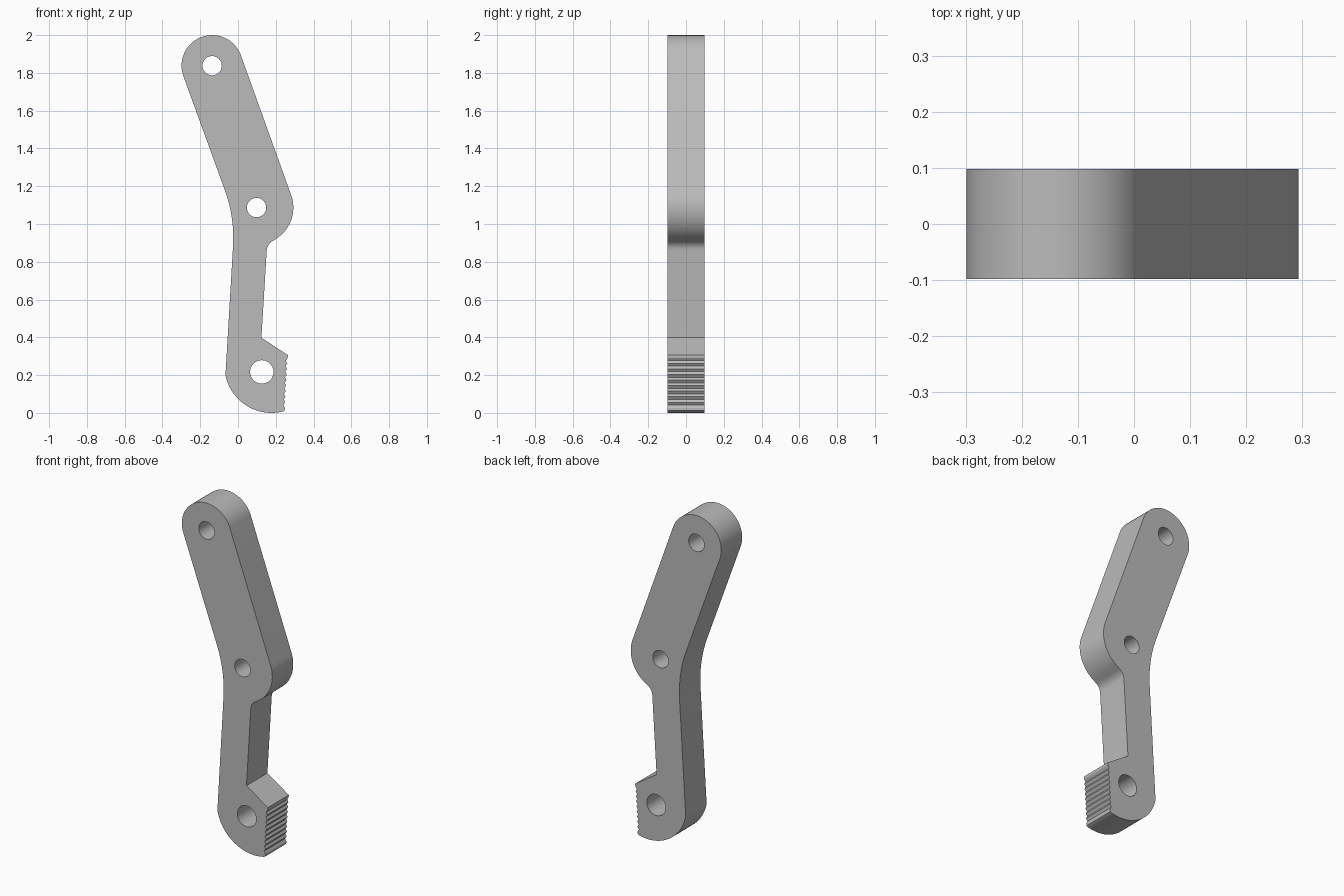
import bpy, bmesh
from math import sin, cos, radians
from mathutils import Vector

cube = bpy.data.objects.get("Cube")
if cube:
    bpy.data.objects.remove(cube)

HALF = 0.098


def arc(cx, cz, r, a, b, n):
    """Points on an arc from angle a to b in degrees."""
    steps = [radians(a + (b - a) * i / n) for i in range(n + 1)]
    return [Vector((cx + r * cos(t), cz + r * sin(t))) for t in steps]


def bend(p, c, q, n):
    """Blend from p to q, tangent to both lines through c."""
    p, c, q = Vector(p), Vector(c), Vector(q)
    return [p.lerp(c, i / n).lerp(c.lerp(q, i / n), i / n) for i in range(n + 1)]


def teeth(top, bottom, count, depth):
    """Serrated edge running down from top to bottom."""
    top, bottom = Vector(top), Vector(bottom)
    pts = []
    for i in range(count):
        pts.append(top.lerp(bottom, (i + 0.5) / count))
        pts.append(top.lerp(bottom, (i + 1) / count) - Vector((depth, 0)))
    return [top] + pts[:-1] + [bottom]


# Outline, clockwise from the rounded top
outline = arc(-0.137, 1.838, 0.162, 199.8, 19.8, 40)
outline += arc(0.098, 1.087, 0.195, 19.8, -60, 24)
outline += bend((0.187, 0.912), (0.155, 0.896), (0.152, 0.86), 8)
outline += [Vector((0.124, 0.398))]
outline += teeth((0.264, 0.306), (0.247, 0.012), 10, 0.009)
outline += arc(0.177, 0.248, 0.248, -75, -169, 24)
outline += bend((-0.027, 0.87), (-0.016, 1.032), (-0.07, 1.18), 16)

# Pivot holes: upper, middle, lower
holes = [arc(x, z, r, 0, 352.5, 47) for x, z, r in
         ((-0.137, 1.838, 0.051), (0.098, 1.087, 0.051), (0.126, 0.217, 0.062))]

# Fill the plate between the outline and holes, then thicken it
bm = bmesh.new()
edges = []
for loop in [outline] + holes:
    vs = [bm.verts.new((p.x, -HALF, p.y)) for p in loop]
    edges += [bm.edges.new((vs[i - 1], vs[i])) for i in range(len(vs))]
bmesh.ops.triangle_fill(bm, edges=edges, use_beauty=True)
ext = bmesh.ops.extrude_face_region(bm, geom=bm.faces[:])
moved = [v for v in ext["geom"] if isinstance(v, bmesh.types.BMVert)]
bmesh.ops.translate(bm, verts=moved, vec=(0, 2 * HALF, 0))
bmesh.ops.recalc_face_normals(bm, faces=bm.faces[:])

mesh = bpy.data.meshes.new("lever_arm")
bm.to_mesh(mesh)
bm.free()
arm = bpy.data.objects.new("lever_arm", mesh)
bpy.context.collection.objects.link(arm)

# Plain grey
grey = bpy.data.materials.new("plain_grey")
grey.use_nodes = True
colour = (0.5, 0.5, 0.5, 1)
grey.diffuse_color = colour
grey.node_tree.nodes["Principled BSDF"].inputs["Base Color"].default_value = colour
mesh.materials.append(grey)

bpy.context.view_layer.objects.active = arm
arm.select_set(True)
bpy.ops.object.shade_smooth_by_angle(angle=radians(25))
